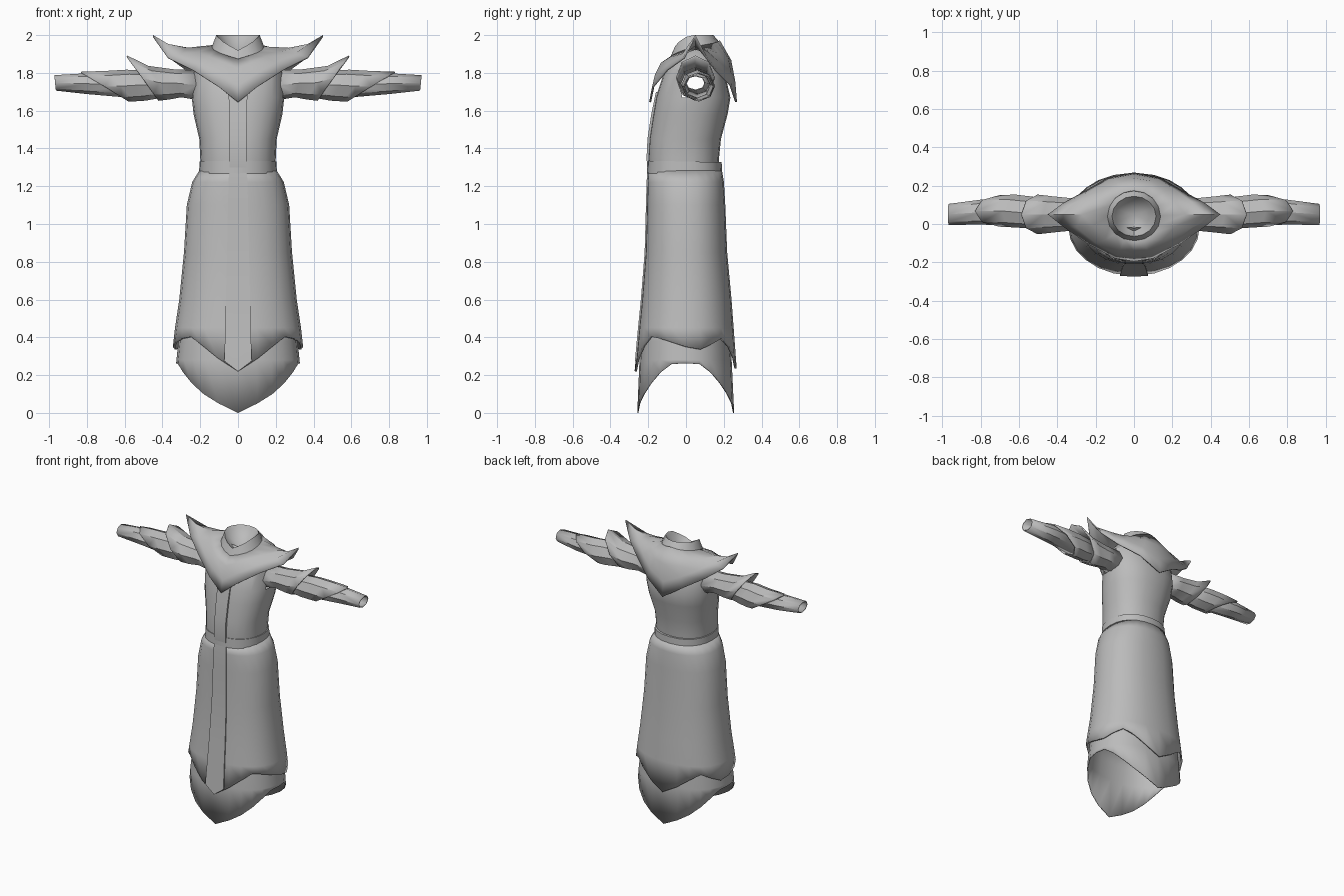
import bpy, bmesh, math

if "Cube" in bpy.data.objects:
    bpy.data.objects.remove(bpy.data.objects["Cube"])

CLOTH = bpy.data.materials.new("grey cloth")
CLOTH.diffuse_color = (0.5, 0.5, 0.5, 1)
CLOTH.use_nodes = True
CLOTH.node_tree.nodes["Principled BSDF"].inputs["Base Color"].default_value = CLOTH.diffuse_color
SIDES = 24


def lerp_table(table, t):
    """Linear interpolation in rows of (key, values...), sorted by key."""
    if t <= table[0][0]:
        return table[0][1:]
    for a, b in zip(table, table[1:]):
        if t <= b[0]:
            f = (t - a[0]) / (b[0] - a[0])
            return tuple(p + (q - p) * f for p, q in zip(a[1:], b[1:]))
    return table[-1][1:]


def loft(name, rings, closed=True, thick=0.0, tip=None, drop=None, angle=28):
    """Skin equal-length rings; optional centre tip, dropped faces, thickness."""
    bm = bmesh.new()
    rows = [[bm.verts.new(p) for p in r] for r in rings]
    n = len(rings[0])
    for a, b in zip(rows, rows[1:]):
        for i in range(n if closed else n - 1):
            j = (i + 1) % n
            bm.faces.new((a[i], a[j], b[j], b[i]))
    if tip:
        c = bm.verts.new(tip)
        for i in range(n):
            bm.faces.new((rows[-1][i], rows[-1][(i + 1) % n], c))
    if drop:
        gone = [f for f in bm.faces if drop(f.calc_center_median())]
        bmesh.ops.delete(bm, geom=gone, context='FACES')
    bmesh.ops.recalc_face_normals(bm, faces=bm.faces)
    me = bpy.data.meshes.new(name)
    bm.to_mesh(me)
    bm.free()
    me.materials.append(CLOTH)
    ob = bpy.data.objects.new(name, me)
    bpy.context.collection.objects.link(ob)
    bpy.ops.object.select_all(action='DESELECT')
    ob.select_set(True)
    bpy.context.view_layer.objects.active = ob
    bpy.ops.object.shade_smooth_by_angle(angle=math.radians(angle))
    if thick:
        m = ob.modifiers.new("thickness", 'SOLIDIFY')
        m.thickness = thick
        m.offset = 0
    return ob


def body_point(d, z, hx, yf, yb):
    """Point on a rounded body section; d in degrees, 0 at the front."""
    s, c = math.sin(math.radians(d)), math.cos(math.radians(d))
    x = hx * math.copysign(abs(s) ** 0.88, s) if abs(s) > 1e-6 else 0
    y = math.copysign(abs(c) ** 0.88, c) if abs(c) > 1e-6 else 0
    return (x, (yf + yb) / 2 - (yb - yf) / 2 * y, z)


def body_ring(z, *sec):
    return [body_point(360 * i / SIDES, z, *sec) for i in range(SIDES)]


def mirror_ring(half):
    """Complete a half ring running from front centre to back centre."""
    return half + [(-x, y, z) for x, y, z in half[-2:0:-1]]


# Section tables: height, half width, front y, back y
TORSO = [(1.28, .195, -.195, .17), (1.35, .2, -.2, .175), (1.45, .205, -.195, .185),
         (1.58, .235, -.175, .22), (1.67, .245, -.16, .235), (1.82, .24, -.11, .20),
         (1.88, .19, -.06, .17), (1.92, .12, -.02, .13)]
SKIRT = [(.2, .35, -.268, .265), (.4, .335, -.25, .25), (.6, .305, -.23, .235),
         (.85, .28, -.21, .212), (1.1, .265, -.203, .202), (1.22, .237, -.2, .195),
         (1.28, .2, -.195, .185)]
UNDER = [(0, .34, -.255, .252), (.26, .325, -.245, .24), (.5, .3, -.225, .225)]

# Hem heights by angle away from the front
SKIRT_HEM = [(0, .22), (20, .31), (42, .405), (65, .39), (102, .33), (138, .40), (180, .235)]
UNDER_HEM = [(0, 0), (30, .10), (60, .215), (76, .262), (104, .262), (120, .215),
             (150, .10), (180, 0)]


def hemmed(name, table, hem, heights, thick):
    rings = []
    for z in heights + [None]:
        ring = []
        for i in range(SIDES):
            d = 360 * i / SIDES
            h = lerp_table(hem, min(d, 360 - d))[0]
            zz = h if z is None else max(z, h + .01)
            ring.append(body_point(d, zz, *lerp_table(table, zz)))
        rings.append(ring)
    return loft(name, rings, thick=thick)


# Robe body with open arm holes
loft("torso", [body_ring(*r) for r in TORSO],
     drop=lambda c: abs(c.x) > .2 and 1.67 < c.z < 1.82 and abs(c.y - .05) < .065)
hemmed("skirt", SKIRT, SKIRT_HEM, [1.28, 1.22, 1.1, .85, .6, .45], .012)
hemmed("underskirt", UNDER, UNDER_HEM, [.5, .38, .28], .006)

# Belt, slightly lower at the back
belt = [body_ring(z, .19 + g, -.19 - g, .175 + g)
        for z, g in [(1.268, 0), (1.268, .016), (1.335, .014), (1.335, 0)]]
loft("belt", [[(x, y, z - .02 * (y + .2)) for x, y, z in r] for r in belt])


# Raised strips down the front
def strip(name, table, rows):
    rings = []
    for z, w, z_mid in rows:
        ring = []
        for x in (-w, -w, 0, w, w):
            zz = z_mid if x == 0 else z
            hx, yf, yb = lerp_table(table, zz)
            ring.append((x, yf - .009, zz))
        ring[0] = (-w, ring[0][1] + .018, z)
        ring[4] = (w, ring[4][1] + .018, z)
        rings.append(ring)
    loft(name, rings, closed=False)


strip("skirt_strip", SKIRT, [(1.27, .048, 1.27), (1.22, .05, 1.22), (1.1, .053, 1.1),
                             (.85, .058, .85), (.6, .064, .6), (.4, .069, .4), (.275, .073, .22)])
strip("chest_strip", TORSO, [(1.3, .045, 1.3), (1.35, .045, 1.35), (1.45, .045, 1.45),
                             (1.58, .047, 1.58), (1.7, .05, 1.7)])

# Pointed shoulder mantle: neck edge, middle, flared hem
neck = []
for i in range(9):
    a = math.pi * i / 8
    z = lerp_table([(0, 1.87), (4, 1.935), (8, 1.97)], i)[0]
    neck.append((.135 * math.sin(a), .045 - .13 * math.cos(a), z))
middle = [(0, -.14, 1.82), (.07, -.13, 1.85), (.15, -.08, 1.88), (.215, -.01, 1.905),
          (.27, .05, 1.928), (.215, .11, 1.92), (.16, .17, 1.90), (.09, .22, 1.875),
          (0, .235, 1.865)]
hem = [(0, -.19, 1.645), (.1, -.175, 1.725), (.24, -.10, 1.815), (.37, -.01, 1.88),
       (.45, .05, 1.995), (.37, .105, 1.885), (.27, .16, 1.81), (.14, .235, 1.735),
       (0, .265, 1.645)]


def between(a, b, f, lift):
    return [tuple(p + (q - p) * f + (lift if k == 2 else (lift * .6 * (1 if r[1] > .05 else -1) if k == 1 else 0))
                  for k, (p, q) in enumerate(zip(r, s))) for r, s in zip(a, b)]


outer = between(middle, hem, .55, .008)
outer[4] = (.37, .05, 1.948)
loft("mantle", [mirror_ring(r) for r in (neck, middle, outer, hem)], thick=.01, angle=35)

# Standing collar and closed neck opening
low, top, inner = [], [], []
for i in range(9):
    a = math.pi * i / 8
    s, c = math.sin(a), math.cos(a)
    low.append((.142 * s, .04 - .135 * c, lerp_table([(0, 1.855), (4, 1.93), (8, 1.965)], i)[0]))
    top.append((.115 * s, .04 - .105 * c, lerp_table([(0, 1.92), (3, 1.99), (4, 2), (8, 2)], i)[0]))
    inner.append((.1 * s, .04 - .095 * c, lerp_table([(0, 1.91), (4, 1.985), (8, 1.985)], i)[0]))
loft("collar", [mirror_ring(r) for r in (low, top, inner)], tip=(0, .05, 1.87))


# Layered sleeves: rows of x, slant, y, z, depth radius, height radius
def sleeve(name, rows, thick):
    for side, tag in ((1, "left"), (-1, "right")):
        rings = []
        for x, slant, y, z, ry, rz in rows:
            ring = []
            for i in range(8):
                a = math.radians(45 * i + 90)
                s, c = math.sin(a), math.cos(a)
                ring.append((side * (x + slant * s), y + ry * c, z + rz * s))
            rings.append(ring)
        loft(name + "_" + tag, rings, thick=thick, angle=25)


sleeve("upper_sleeve", [(.215, 0, .05, 1.735, .085, .075), (.32, .02, .05, 1.745, .08, .07),
                        (.42, .055, .05, 1.748, .09, .085), (.505, .083, .05, 1.772, .1, .116)], .008)
sleeve("middle_sleeve", [(.36, 0, .05, 1.74, .065, .06), (.54, .05, .06, 1.735, .08, .078),
                         (.62, .07, .068, 1.73, .082, .077), (.705, .125, .068, 1.727, .078, .075)], .008)
sleeve("lower_sleeve", [(.56, 0, .06, 1.735, .068, .065), (.8, 0, .062, 1.743, .062, .052),
                        (.968, .004, .05, 1.747, .052, .038)], .006)
